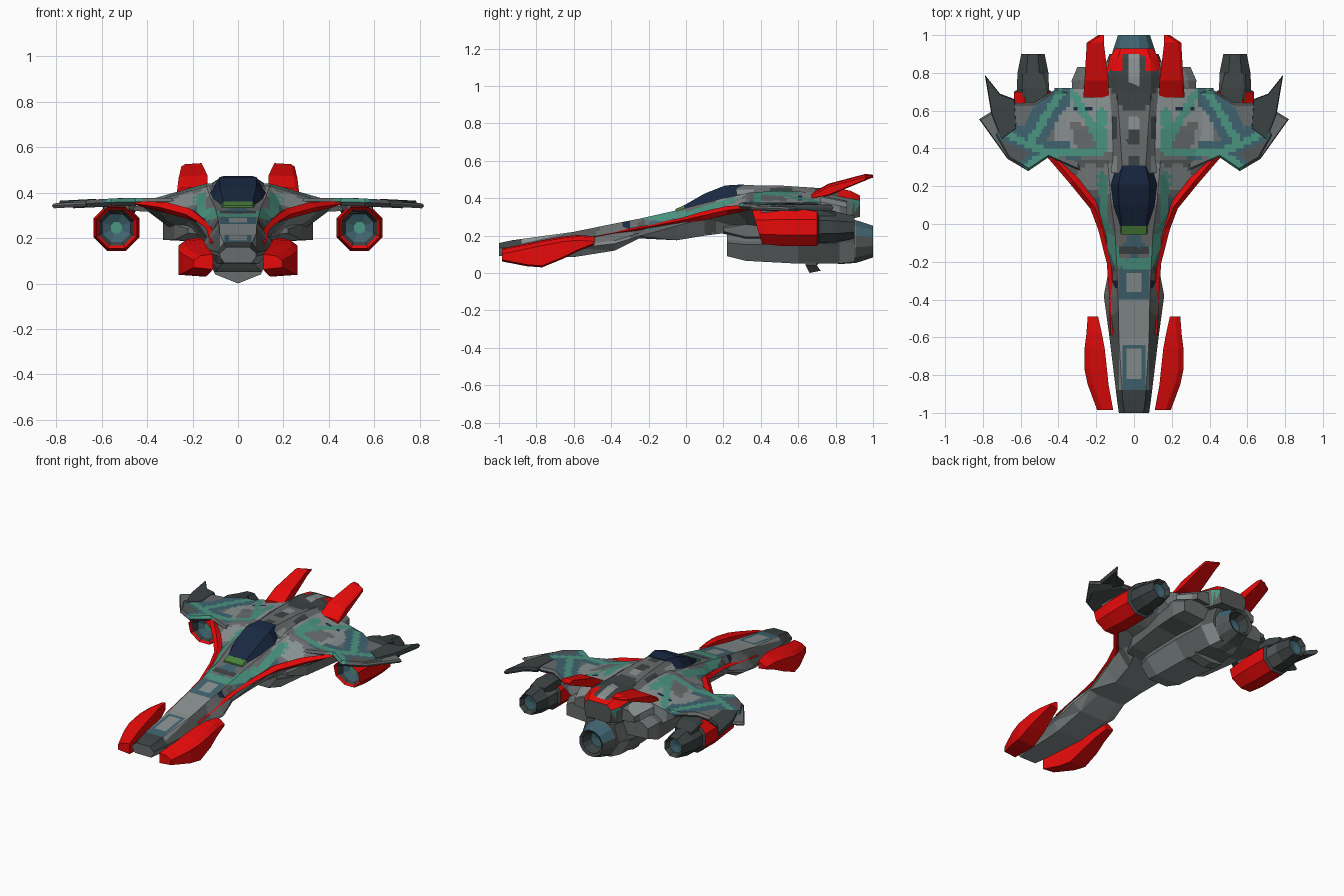
import bpy, bmesh, math
from mathutils import Vector, noise

if "Cube" in bpy.data.objects:
    bpy.data.objects.remove(bpy.data.objects["Cube"])

PALETTE = {
    "red": (.80, .003, .003), "light_grey": (.25, .28, .28), "mid_grey": (.14, .15, .15),
    "dark_grey": (.045, .055, .055), "charcoal": (.09, .097, .097), "teal": (.07, .30, .22),
    "slate_blue": (.05, .125, .16), "navy": (.010, .022, .055), "green": (.07, .22, .045)}
NAMES = list(PALETTE)
MATS = []
for n, c in PALETTE.items():
    m = bpy.data.materials.new(n)
    m.diffuse_color = (*c, 1)
    m.use_nodes = True
    m.node_tree.nodes["Principled BSDF"].inputs["Base Color"].default_value = m.diffuse_color
    MATS.append(m)


def build(name, rings, rule, mirror=False, grid=0):
    """Loft closed rings into a capped solid; rule(centre, normal, segment) names the colour."""
    bm = bmesh.new()
    for s in ((1, -1) if mirror else (1,)):
        vs = [[bm.verts.new((p[0] * s, p[1], p[2])) for p in r] for r in rings]
        k = len(vs[0])
        for i in range(len(vs) - 1):
            for j in range(k):
                f = bm.faces.new((vs[i][j], vs[i][(j + 1) % k], vs[i + 1][(j + 1) % k], vs[i + 1][j]))
                f.material_index = i
        bm.faces.new(vs[0])
        bm.faces.new(vs[-1]).material_index = len(vs) - 2
    bmesh.ops.recalc_face_normals(bm, faces=bm.faces)
    if grid:  # cut into small patches for the painted camouflage
        bmesh.ops.triangulate(bm, faces=bm.faces)
        for a in (0, 1):
            lo = min(v.co[a] for v in bm.verts)
            hi = max(v.co[a] for v in bm.verts)
            no = Vector((a == 0, a == 1, 0))
            for q in range(math.floor(lo / grid) + 1, math.ceil(hi / grid)):
                bmesh.ops.bisect_plane(bm, geom=bm.verts[:] + bm.edges[:] + bm.faces[:],
                                       plane_co=no * (q * grid), plane_no=no)
    bm.normal_update()
    for f in bm.faces:
        col = rule if isinstance(rule, str) else rule(f.calc_center_median(), f.normal, f.material_index)
        f.material_index = NAMES.index(col)
    me = bpy.data.meshes.new(name)
    bm.to_mesh(me)
    bm.free()
    for m in MATS:
        me.materials.append(m)
    ob = bpy.data.objects.new(name, me)
    bpy.context.collection.objects.link(ob)
    return ob


def hull(stations):
    """Symmetric eight-sided sections: y, top width/z, chine width/z, bottom width/z."""
    out = []
    for y, wt, zt, wm, zm, wb, zb in stations:
        h = [(wt, zt), (wm, zm + .008), (wm, zm - .008), (wb, zb)]
        out.append([(x, y, z) for x, z in h] + [(-x, y, z) for x, z in reversed(h)])
    return out


def boxes(stations, ch=.012):
    """Off-centre box sections: y, inner x, outer x, low z, high z."""
    return [[(xi, y, zh), (xo - ch, y, zh - ch * .3), (xo, y, zh - ch), (xo, y, zl + ch * .3), (xi, y, zl)]
            for y, xi, xo, zl, zh in stations]


def lathe(cx, cz, prof, n=8):
    """Rings about a lengthwise axis: y, radius, slant of the ring."""
    out = []
    for y, r, sl in prof:
        a = [math.pi * (2 * k + 1) / n for k in range(n)]
        out.append([(cx + r * math.sin(t), y - sl * r * math.cos(t), cz + r * math.cos(t)) for t in a])
    return out


# Teal stripes, in plan, mirrored left and right
STRIPES = [((.33, .70), (.17, .42)), ((.17, .60), (.17, .38)), ((.17, .38), (.45, .37)),
           ((.45, .37), (.56, .42)), ((.39, .69), (.56, .42)), ((.56, .42), (.74, .52)),
           ((.47, .36), (.56, .31)), ((.17, .25), (.15, -.05)), ((.14, -.02), (.09, -.2)),
           ((.09, -.21), (0, -.21))]


def near(p, a, b):
    a, b = Vector(a), Vector(b)
    t = max(0, min(1, (p - a).dot(b - a) / (b - a).length_squared))
    return (p - a - (b - a) * t).length


def camo(c, n, seg):
    p = Vector((abs(c.x), c.y))
    v = noise.noise(Vector((p.x * 5, p.y * 4, 3.3)))
    if n.z < -.15:
        return "charcoal" if p.x > .45 else "light_grey" if c.y < .1 or v > 0 else "mid_grey"
    if n.z < .2:
        return "light_grey" if v > .1 else "mid_grey"
    if c.y < -.88:
        return "dark_grey"
    if p.x < .08 and (-.155 < c.y < -.125):
        return "dark_grey"
    if .085 < p.x < .11 and -.34 < c.y < -.3:
        return "navy"
    stripe = min(near(p, a, b) for a, b in STRIPES)
    if stripe < .021:
        return "teal"
    if c.y < -.22:  # nose: pale spine, blue tip, darker flanks
        if p.x < .04 and (-.36 < c.y < -.26 or -.82 < c.y < -.66):
            return "light_grey"
        if c.y < -.64 and p.x < .06 or c.y > -.4 and p.x < .08:
            return "slate_blue"
        return "light_grey" if p.x < .08 else "charcoal" if v < .1 else "mid_grey"
    if c.y < .1:
        return "mid_grey" if v > -.1 else "slate_blue"
    if p.x < .42 and c.y > .39:
        if .34 < p.x and stripe < .06:
            return "slate_blue"
        if .22 < p.x < .32 and .60 < c.y < .62:
            return "navy"
        return "light_grey" if v > -.3 else "mid_grey"
    if p.x >= .42:
        return "slate_blue" if stripe < .06 + v * .06 else "mid_grey" if v > 0 else "charcoal"
    return "slate_blue" if v < -.1 else "mid_grey" if v < .15 else "light_grey"


# Main hull: long nose, neck and broad wing root
build("hull", hull([
    (-1.0, .05, .16, .08, .125, .06, .09), (-.93, .06, .175, .09, .13, .07, .09),
    (-.6, .08, .22, .13, .14, .09, .085), (-.38, .085, .265, .16, .165, .10, .12),
    (-.25, .09, .29, .135, .205, .08, .185), (-.05, .10, .335, .17, .26, .10, .175),
    (.1, .12, .375, .21, .30, .13, .20), (.34, .14, .43, .41, .343, .24, .23),
    (.5, .14, .44, .43, .35, .28, .23), (.72, .13, .43, .42, .35, .28, .25)]), camo, grid=.02)


# Raised spine with a red band round the tail
def spine_rule(c, n, seg):
    x = abs(c.x)
    if c.y > .82 and n.z > .05 and (x > .065 or c.y > .895):
        return "red"
    if c.y > .88 and n.z < .05:
        return "teal" if n.y < .9 and c.z > .345 else "charcoal"
    if x < .042 and .42 < c.y < .5:
        return "dark_grey"
    if x < .035 and c.y > .74 and n.z > .2:
        return "light_grey"
    v = noise.noise(Vector((x * 7, c.y * 5, 1)))
    return "mid_grey" if n.z < -.1 else "dark_grey" if v < -.12 else "mid_grey" if v < .22 else "light_grey"


build("spine", hull([
    (.27, .06, .47, .12, .41, .12, .36), (.5, .075, .468, .13, .42, .13, .34),
    (.7, .09, .455, .15, .41, .15, .32), (.78, .09, .458, .15, .41, .15, .30),
    (.88, .085, .44, .13, .39, .12, .29), (.93, .07, .415, .10, .38, .09, .30)]), spine_rule, grid=.03)

# Shoulder plates and lower side housings
build("shoulder", boxes([(.36, .10, .17, .36, .435), (.5, .10, .22, .34, .435),
                         (.72, .10, .27, .31, .42), (.86, .10, .22, .30, .39)], .04), camo, True, .02)
build("side_housing", boxes([(.2, .10, .22, .21, .28), (.32, .10, .28, .18, .30), (.6, .10, .32, .18, .33),
                             (.76, .10, .33, .18, .34), (.83, .10, .30, .20, .32)], .04),
      lambda c, n, s: "light_grey" if n.z < -.5 and s < 2 else "mid_grey", True)

# Canopy and green sill in front of it
build("canopy", [[(wt, y, zt), (wb, y, zb), (-wb, y, zb), (-wt, y, zt)] for y, wt, zt, wb, zb in (
    (-.01, .065, .362, .08, .33), (.1, .08, .425, .115, .365), (.21, .082, .468, .128, .39),
    (.31, .06, .474, .105, .40))], "navy")
build("canopy_sill", [[(.065, y, z), (.075, y, z - .02), (-.075, y, z - .02), (-.065, y, z)]
                      for y, z in ((-.055, .343), (.005, .368))], "green")

# Belly pod, main nozzle and chevron keel
build("belly", hull([
    (.22, .10, .26, .13, .17, .07, .09), (.32, .12, .27, .17, .16, .09, .065),
    (.6, .13, .28, .18, .16, .10, .05), (.82, .12, .28, .16, .17, .09, .05),
    (.9, .10, .28, .13, .17, .07, .06)]),
    lambda c, n, s: "light_grey" if n.z < -.3 and s != 2 else "charcoal" if s == 3 else "mid_grey")
COLS = ["dark_grey", "mid_grey", "charcoal", "dark_grey", "dark_grey", "slate_blue"]
build("main_nozzle", lathe(0, .168, [(.75, .10, 0), (.82, .125, 0), (.91, .118, 0), (1.0, .088, 0),
                                     (.99, .07, 0), (.93, .05, 0), (.92, .002, 0)], 12),
      lambda c, n, s: "slate_blue" if s == 2 and n.z > .4 else COLS[s])
build("keel", [[(.11, y, .06), (0, y + .02, .06), (-.11, y, .06), (-.10, y, .04), (0, y + .02, z), (.10, y, .04)]
               for y, z in ((.64, .0), (.70, .012))], "mid_grey")


# Wings: bevelled flat plates
def plate(name, pts, rule, z=.36, t=.017, grid=0):
    mx = sum(p[0] for p in pts) / len(pts)
    my = sum(p[1] for p in pts) / len(pts)
    rings = [[(mx + (x - mx) * s, my + (y - my) * s, z - .05 * max(0, x - .5) + d) for x, y in pts]
             for s, d in ((.93, -t), (1, 0), (.93, t))]
    build(name, rings, rule, True, grid)


plate("wing", [(.28, .28), (.45, .355), (.56, .28), (.67, .345), (.74, .47), (.64, .64),
               (.53, .64), (.42, .71), (.28, .71)], camo, grid=.02)
plate("wing_tip", [(.62, .36), (.67, .345), (.82, .555), (.69, .635), (.63, .55)], "mid_grey", .358, .011)
plate("wing_spike", [(.62, .50), (.70, .44), (.755, .58), (.79, .79), (.71, .69), (.63, .66)],
      "dark_grey", .364, .015)

# Red leading-edge strakes running down the neck
build("strake", [[(x + .012, y - .008, z), (x - .01, y, z + h), (x - .05, y + .02, z), (x - .01, y, z - h)]
                 for x, y, z, h in ((.45, .365, .352, .01), (.33, .225, .335, .024), (.22, .09, .305, .024),
                                    (.178, -.02, .28, .016), (.132, -.2, .245, .012),
                                    (.120, -.37, .215, .010), (.112, -.58, .178, .007))], "red", True)

# Red nose pods and red tail fins
build("nose_pod", boxes([(-.985, .11, .195, .062, .13), (-.85, .135, .245, .036, .158),
                         (-.77, .143, .262, .03, .175), (-.66, .155, .262, .075, .195),
                         (-.58, .17, .252, .115, .203), (-.49, .19, .245, .15, .197)], .028), "red", True)
build("tail_fin", boxes([(.67, .133, .268, .395, .425), (.76, .135, .262, .412, .477),
                         (.96, .16, .25, .495, .53), (1.0, .16, .19, .512, .525)], .016), "red", True)

# Wing engines: octagonal red cowls, dark nozzles, upper covers and pylons
k = 1 / math.cos(math.pi / 8)
COWL = ["teal", "slate_blue", "dark_grey", "red", "red", "red", "dark_grey", "dark_grey", "dark_grey",
        "dark_grey", "slate_blue"]
build("wing_engine", lathe(.535, .245, [
    (.45, .002, 0), (.45, .025 * k, 0), (.43, .062 * k, 0), (.395, .078 * k, .3), (.38, .09 * k, .3),
    (.52, .101 * k, 0), (.70, .1 * k, 0), (.71, .085 * k, 0), (.80, .082 * k, 0), (.90, .062 * k, 0),
    (.87, .045 * k, 0), (.86, .002, 0)]),
    lambda c, n, s: "charcoal" if s == 7 and c.x * n.x < 0 else COWL[s], True)
build("engine_cover", boxes([(.56, .45, .575, .32, .352), (.72, .46, .595, .30, .350),
                             (.80, .48, .59, .29, .33)], .015), "dark_grey", True)
build("engine_pylon", boxes([(.40, .48, .59, .31, .355), (.60, .48, .59, .31, .355)]), "mid_grey", True)
build("inner_brace", boxes([(.42, .25, .46, .315, .345), (.62, .25, .46, .315, .345)]), "charcoal", True)
